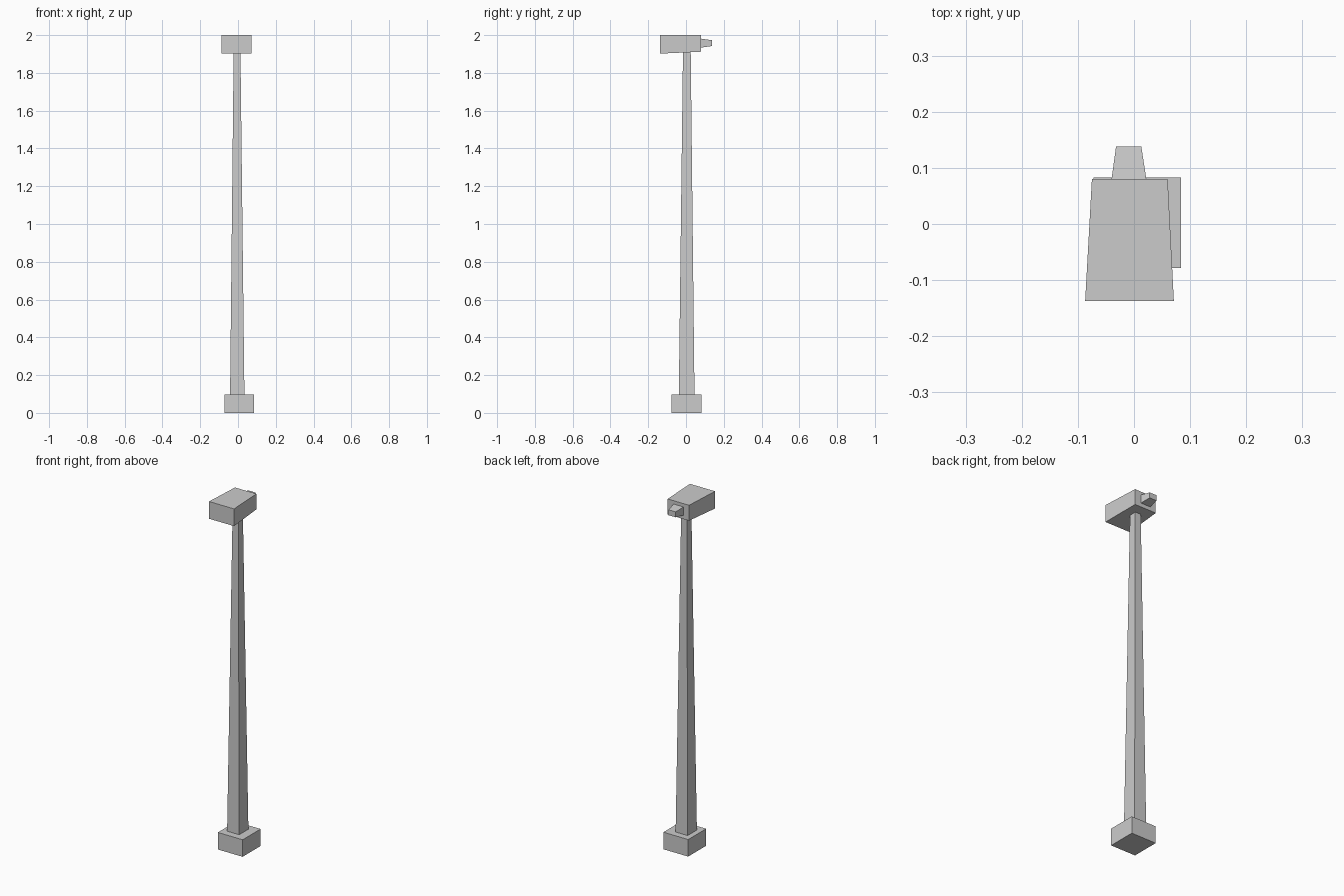
import bpy, bmesh

if "Cube" in bpy.data.objects:
    bpy.data.objects.remove(bpy.data.objects["Cube"])


def tapered_box(name, a, b, axis):
    """Box lofted between two rectangles. Each end: (pos, (u0, u1), (v0, v1)) across the given axis."""
    bm = bmesh.new()
    rings = []
    for pos, (u0, u1), (v0, v1) in (a, b):
        ring = []
        for u, v in ((u0, v0), (u1, v0), (u1, v1), (u0, v1)):
            co = (u, v, pos) if axis == 'Z' else (u, pos, v)
            ring.append(bm.verts.new(co))
        rings.append(ring)
    bm.faces.new(rings[0])
    bm.faces.new(rings[1])
    for i in range(4):
        j = (i + 1) % 4
        bm.faces.new((rings[0][i], rings[0][j], rings[1][j], rings[1][i]))
    bmesh.ops.recalc_face_normals(bm, faces=bm.faces)
    mesh = bpy.data.meshes.new(name)
    bm.to_mesh(mesh)
    bm.free()
    obj = bpy.data.objects.new(name, mesh)
    bpy.context.collection.objects.link(obj)
    return obj


# Square foot block
tapered_box("base", (0, (-0.072, 0.084), (-0.078, 0.083)),
            (0.097, (-0.072, 0.084), (-0.078, 0.083)), 'Z')

# Long tapering handle
tapered_box("shaft", (0.095, (-0.042, 0.034), (-0.038, 0.045)),
            (1.91, (-0.023, 0.013), (-0.016, 0.025)), 'Z')

# Head block, wider and deeper towards the front
tapered_box("head", (-0.137, (-0.087, 0.071), (1.902, 2.0)),
            (0.08, (-0.075, 0.06), (1.912, 2.0)), 'Y')

# Small tapered peg behind the head
tapered_box("rear_peg", (0.08, (-0.04, 0.022), (1.934, 1.981)),
            (0.138, (-0.032, 0.013), (1.942, 1.973)), 'Y')
